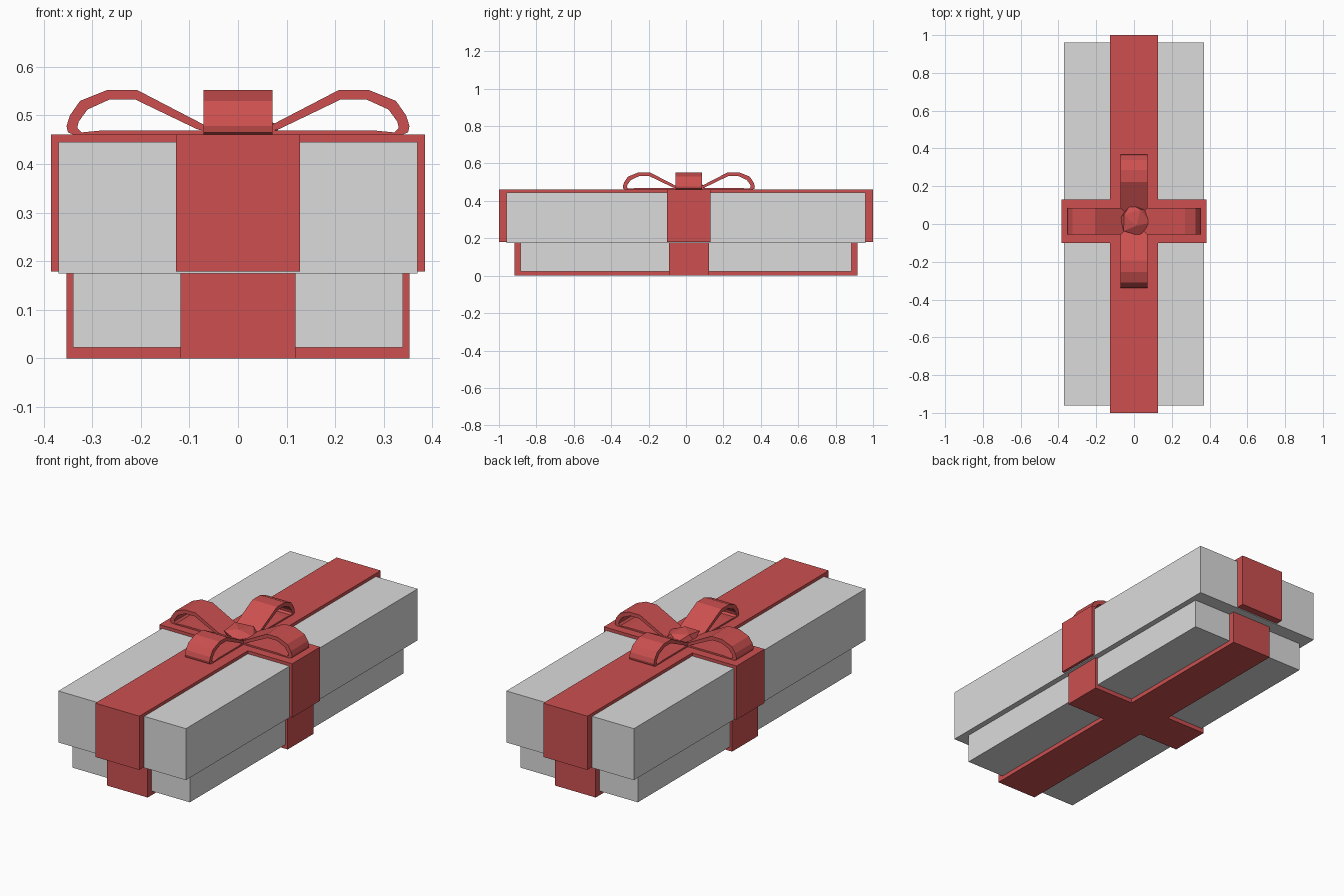
import bpy, bmesh
from mathutils import Matrix, Vector
from math import radians

cube = bpy.data.objects.get("Cube")
if cube:
    bpy.data.objects.remove(cube, do_unlink=True)


def material(name, color):
    m = bpy.data.materials.new(name)
    m.use_nodes = True
    m.diffuse_color = color
    m.node_tree.nodes["Principled BSDF"].inputs["Base Color"].default_value = color
    return m


GREY = material("light grey card", (0.71, 0.71, 0.71, 1))
RED = material("red ribbon", (0.61, 0.08, 0.08, 1))
MID_Y = 0.015  # centre of the cross ribbon and the bow


def finish(name, bm, mat):
    bmesh.ops.recalc_face_normals(bm, faces=bm.faces)
    mesh = bpy.data.meshes.new(name)
    bm.to_mesh(mesh)
    bm.free()
    mesh.materials.append(mat)
    ob = bpy.data.objects.new(name, mesh)
    bpy.context.scene.collection.objects.link(ob)
    return ob


def box(name, half_x, half_y, z0, z1, mat, y=0):
    bm = bmesh.new()
    place = Matrix.Translation((0, y, (z0 + z1) / 2))
    size = Matrix.Diagonal((2 * half_x, 2 * half_y, z1 - z0, 1))
    bmesh.ops.create_cube(bm, size=1, matrix=place @ size)
    return finish(name, bm, mat)


# Box and lid
box("box_base", 0.34, 0.885, 0.022, 0.18, GREY)
box("box_lid", 0.37, 0.96, 0.175, 0.445, GREY)

# Ribbon bands around the base and the lid
box("base_long_ribbon", 0.118, 0.917, 0, 0.18, RED)
box("base_cross_ribbon", 0.353, 0.107, 0, 0.18, RED, MID_Y)
box("lid_long_ribbon", 0.128, 1.0, 0.179, 0.461, RED)
box("lid_cross_ribbon", 0.385, 0.116, 0.179, 0.461, RED, MID_Y)

# Bow loop profile: outer and inner outline, distance from centre and height
OUTER = [(0.03, 0.459), (0.335, 0.459), (0.35, 0.465), (0.353, 0.478), (0.346, 0.5),
         (0.325, 0.53), (0.27, 0.552), (0.207, 0.552), (0.03, 0.46)]
INNER = [(0.075, 0.469), (0.28, 0.469), (0.322, 0.465), (0.331, 0.474), (0.328, 0.487),
         (0.31, 0.512), (0.264, 0.533), (0.212, 0.533), (0.085, 0.472)]


def bow_loop(name, angle):
    bm = bmesh.new()
    turn = Matrix.Translation((0, MID_Y, 0)) @ Matrix.Rotation(radians(angle), 4, "Z")

    def ring(points, side):
        return [bm.verts.new(turn @ Vector((d, side, z))) for d, z in points]

    rings = [ring(OUTER, -0.071), ring(OUTER, 0.071), ring(INNER, 0.071), ring(INNER, -0.071)]
    n = len(OUTER)
    for a, b in zip(rings, rings[1:] + rings[:1]):
        for i in range(n):
            j = (i + 1) % n
            bm.faces.new((a[i], a[j], b[j], b[i]))
    return finish(name, bm, RED)


for name, angle in (("left", 0), ("back", 90), ("right", 180), ("front", 270)):
    bow_loop("bow_loop_" + name, angle)

# Faceted knot in the middle of the bow
bm = bmesh.new()
place = (Matrix.Translation((0.007, 0.02, 0.475)) @ Matrix.Rotation(radians(8), 4, "Y")
         @ Matrix.Diagonal((0.088, 0.088, 0.036, 1)) @ Matrix.Rotation(radians(20), 4, "X"))
bmesh.ops.create_icosphere(bm, subdivisions=1, radius=1, matrix=place)
finish("bow_knot", bm, RED)
